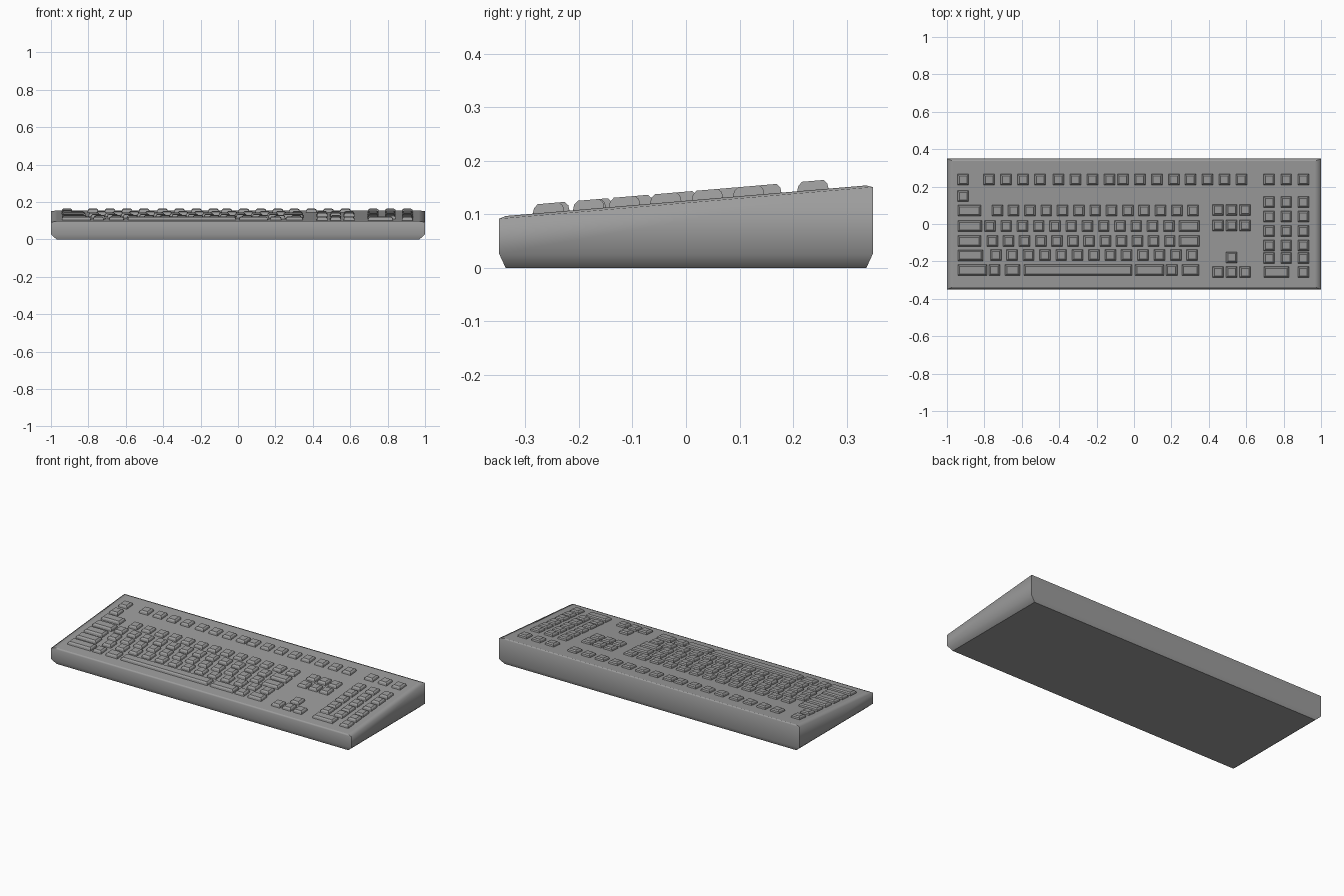
import bpy, bmesh, math

if "Cube" in bpy.data.objects:
    bpy.data.objects.remove(bpy.data.objects["Cube"])

# Dark grey plastic
plastic = bpy.data.materials.new("dark_plastic")
plastic.diffuse_color = (0.335, 0.335, 0.335, 1)
plastic.use_nodes = True
plastic.node_tree.nodes["Principled BSDF"].inputs["Base Color"].default_value = plastic.diffuse_color


def deck(y):
    """Height of the sloping top deck at depth y."""
    return 0.1255 + 0.0847 * y


def finish(bm, name, angle=None):
    bmesh.ops.recalc_face_normals(bm, faces=bm.faces)
    mesh = bpy.data.meshes.new(name)
    for f in bm.faces:
        f.smooth = True
    bm.to_mesh(mesh)
    bm.free()
    mesh.materials.append(plastic)
    ob = bpy.data.objects.new(name, mesh)
    bpy.context.collection.objects.link(ob)
    if angle:
        bpy.ops.object.select_all(action='DESELECT')
        ob.select_set(True)
        bpy.context.view_layer.objects.active = ob
        bpy.ops.object.shade_smooth_by_angle(angle=math.radians(angle))


def loft(bm, rings):
    """Skin a stack of four-cornered rings (x0, x1, y0, y1, height function)."""
    loops = []
    for x0, x1, y0, y1, z in rings:
        loops.append([bm.verts.new((x, y, z(y)))
                      for x, y in ((x0, y0), (x1, y0), (x1, y1), (x0, y1))])
    for a, b in zip(loops, loops[1:]):
        for i in range(4):
            j = (i + 1) % 4
            bm.faces.new((a[i], a[j], b[j], b[i]))
    caps = [bm.faces.new(loops[0][::-1]), bm.faces.new(loops[-1])]
    # Corner edges and the rims of both end caps stay sharp
    for a, b in zip(loops, loops[1:]):
        for v, w in zip(a, b):
            bm.edges.get((v, w)).smooth = False
    for cap in caps:
        for e in cap.edges:
            e.smooth = False


# Wedge case: walls blend into the chamfered foot and the rolled top border
bm = bmesh.new()
loft(bm, [(-0.97, 0.97, -0.337, 0.337, lambda y: 0),
          (-1, 1, -0.349, 0.349, lambda y: 0.026),
          (-1, 1, -0.349, 0.349, lambda y: deck(y) - 0.004),
          (-0.97, 0.97, -0.337, 0.337, deck)])
finish(bm, "case")


def key(bm, x, y, w=0.06, d=0.06, h=0.017):
    """Tapered keycap lying parallel to the deck."""
    rings = []
    for inset, up in ((0, -0.003), (0.003, h * 0.6), (0.010, h)):
        rings.append((x - w / 2 + inset, x + w / 2 - inset,
                      y - d / 2 + inset, y + d / 2 - inset,
                      lambda v, up=up: deck(v) + up))
    loft(bm, rings)


def key_group(name, keys):
    bm = bmesh.new()
    for k in keys:
        key(bm, *k)
    finish(bm, name, 20)


def run(x, y, n, pitch):
    return [(x + i * pitch, y) for i in range(n)]


def span(x0, x1, y):
    return ((x0 + x1) / 2, y, x1 - x0)


# Function row: escape, four clusters of four, three at the right
F = 0.237
row = [(-0.914, F)]
for start in (-0.775, -0.404, -0.06, 0.301):
    row += run(start, F, 4, 0.091)
row += run(0.723, F, 3, 0.091)
key_group("function_keys", row)

# Left column of wide keys with one small key above
ROWS = (0.071, -0.011, -0.091, -0.168, -0.247)
column = [(-0.914, 0.149)]
for y, right in zip(ROWS[:4], (-0.818, -0.813, -0.818, -0.807)):
    column.append(span(-0.943, right, y))
key_group("left_column_keys", column)

# Main typing block
main = run(-0.731, ROWS[0], 13, 0.0873)
main += run(-0.77, ROWS[1], 12, 0.0869) + [span(0.24, 0.35, ROWS[1])]
main += run(-0.757, ROWS[2], 12, 0.0862) + [span(0.24, 0.35, ROWS[2])]
main += run(-0.739, -0.166, 13, 0.0875)
key_group("typing_keys", main)

# Bottom row with space bar
key_group("bottom_row_keys", [span(a, b, ROWS[4]) for a, b in (
    (-0.943, -0.786), (-0.776, -0.717), (-0.69, -0.61), (-0.59, -0.01),
    (0.005, 0.16), (0.17, 0.233), (0.255, 0.348))])

# Navigation block and arrows
nav = run(0.45, 0.075, 3, 0.072) + run(0.45, -0.008, 3, 0.072)
key_group("navigation_keys", nav)
key_group("arrow_keys", run(0.45, -0.257, 3, 0.072) + [(0.522, -0.179)])

# Number pad
pad = []
for y in (0.117, 0.04, -0.038, -0.115, -0.182):
    pad += run(0.723, y, 3, 0.091)
pad += [span(0.694, 0.829, -0.257), (0.905, -0.257)]
key_group("number_pad_keys", pad)
